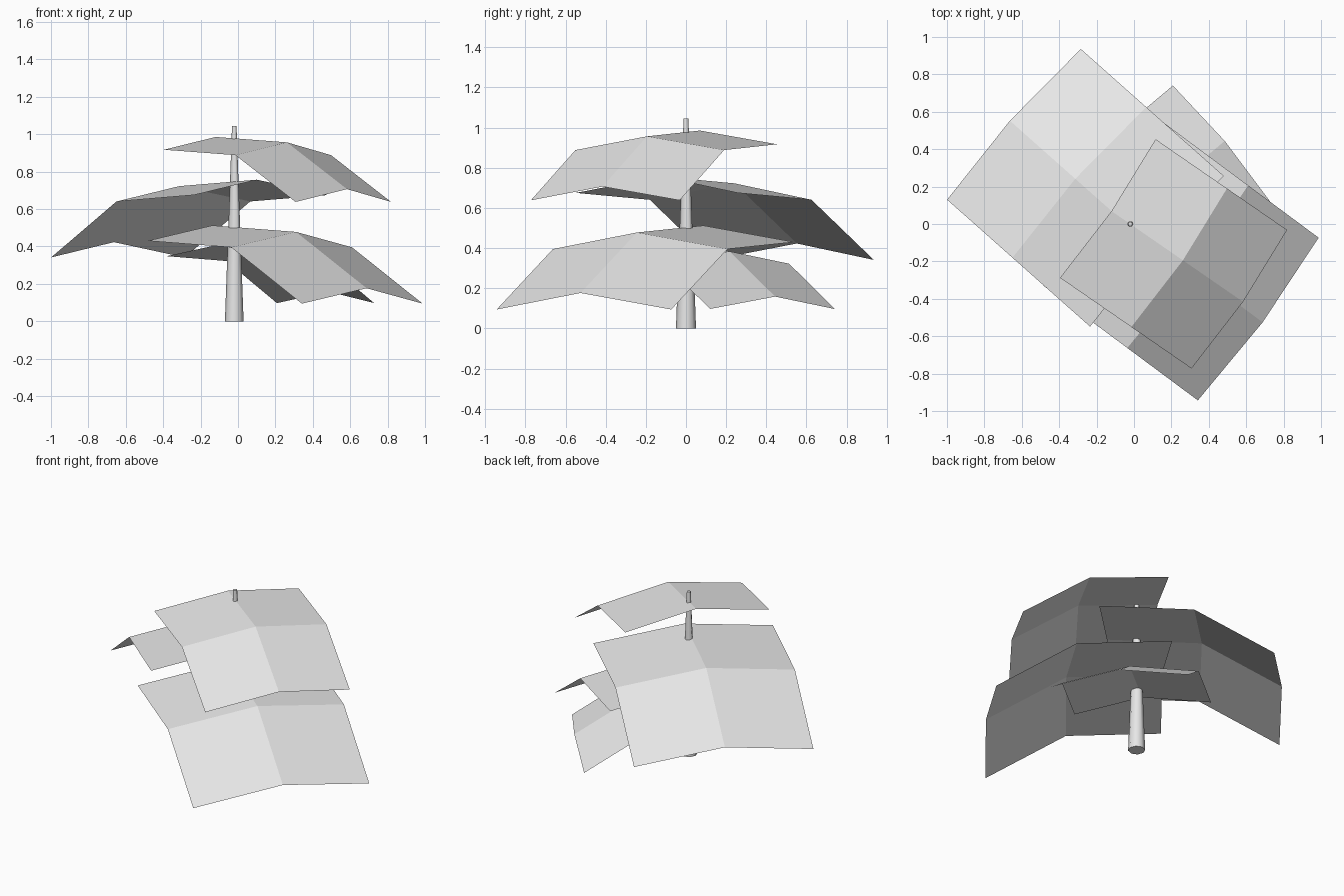
import bpy, bmesh, math
from mathutils import Matrix, Vector

if "Cube" in bpy.data.objects:
    bpy.data.objects.remove(bpy.data.objects["Cube"], do_unlink=True)

grey = bpy.data.materials.new("plain_grey")
grey.use_nodes = True
grey.diffuse_color = (0.8, 0.8, 0.8, 1)
grey.node_tree.nodes["Principled BSDF"].inputs["Base Color"].default_value = (0.8, 0.8, 0.8, 1)


def finish(bm, name):
    mesh = bpy.data.meshes.new(name)
    bm.to_mesh(mesh)
    bm.free()
    mesh.materials.append(grey)
    obj = bpy.data.objects.new(name, mesh)
    bpy.context.collection.objects.link(obj)
    return obj


# Drooping branch sheet: a 2 x 2 folded panel, (outward distance, drop) per row
ROWS = [(-0.162, 0.0), (0.353, -0.032), (0.787, -0.31)]
RIDGE_OUT, RIDGE_RISE = 0.027, 0.076


def branch(name, width, angle, height, x=-0.02, y=0.0):
    bm = bmesh.new()
    grid = []
    for out, drop in ROWS:
        row = []
        for side in (-0.5, 0, 0.5):
            ridge = side == 0
            row.append(bm.verts.new((out + RIDGE_OUT * ridge, side, drop + RIDGE_RISE * ridge)))
        grid.append(row)
    for r in range(2):
        for c in range(2):
            bm.faces.new((grid[r][c], grid[r + 1][c], grid[r + 1][c + 1], grid[r][c + 1]))
    bm.transform(Matrix.Translation((x, y, height))
                 @ Matrix.Rotation(math.radians(angle), 4, "Z")
                 @ Matrix.Scale(width, 4))
    return finish(bm, name)


branch("bottom_back_branch", 0.81, 40, 0.348, y=0.02)
branch("lower_front_branch", 1.083, -36.6, 0.43)
branch("middle_back_branch", 1.077, 138.4, 0.675, x=-0.008, y=-0.03)
branch("top_front_branch", 0.9, -34.6, 0.917)

# Tapered trunk
bm = bmesh.new()
bmesh.ops.create_cone(bm, cap_ends=True, segments=8, radius1=0.05, radius2=0.012, depth=1.045)
bm.transform(Matrix.Translation(Vector((-0.02, 0, 0.5225))))
trunk = finish(bm, "trunk")
bpy.ops.object.select_all(action="DESELECT")
trunk.select_set(True)
bpy.context.view_layer.objects.active = trunk
bpy.ops.object.shade_smooth_by_angle(angle=math.radians(50))
